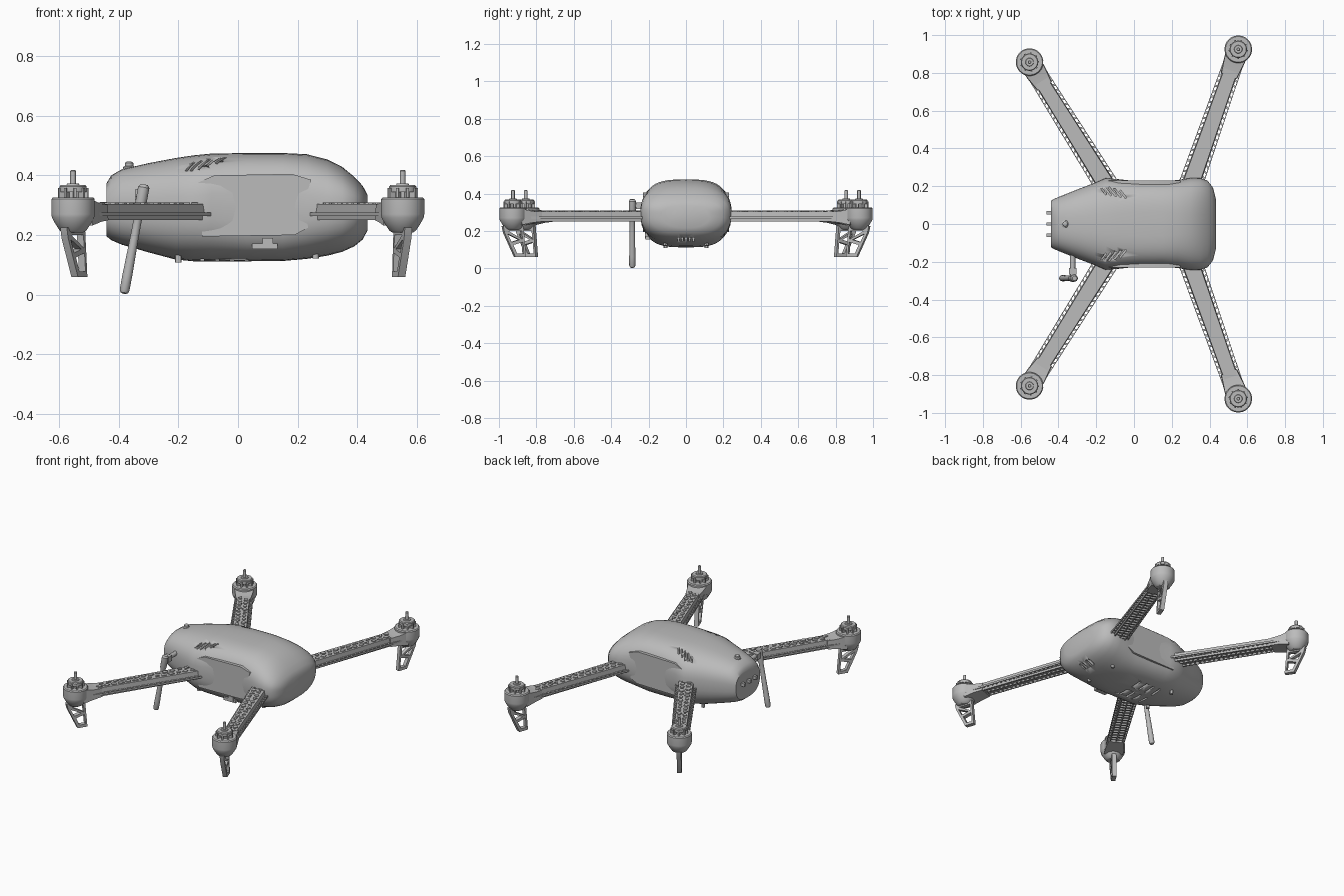
import bpy, bmesh, math, random
from mathutils import Matrix, Vector

random.seed(4)
if "Cube" in bpy.data.objects:
    bpy.data.objects.remove(bpy.data.objects["Cube"])

grey = bpy.data.materials.new("plain grey")
grey.use_nodes = True
grey.diffuse_color = (0.5, 0.5, 0.5, 1)
bsdf = next(n for n in grey.node_tree.nodes if n.type == "BSDF_PRINCIPLED")
bsdf.inputs["Base Color"].default_value = grey.diffuse_color
bsdf.inputs["Roughness"].default_value = 0.6
T = Matrix.Translation


def add(name, mesh, angle=30):
    mesh.materials.clear()
    mesh.materials.append(grey)
    mesh.polygons.foreach_set("use_smooth", [True] * len(mesh.polygons))
    mesh.set_sharp_from_angle(angle=math.radians(angle))
    ob = bpy.data.objects.new(name, mesh)
    bpy.context.scene.collection.objects.link(ob)
    return ob


def finish(name, bm, mtx=Matrix(), angle=30):
    bmesh.ops.recalc_face_normals(bm, faces=bm.faces)
    bm.transform(mtx)
    mesh = bpy.data.meshes.new(name)
    bm.to_mesh(mesh)
    bm.free()
    return add(name, mesh, angle)


def loft(name, rings, mtx=Matrix(), angle=30):
    """Skin a row of equal rings and cap both ends."""
    bm = bmesh.new()
    rows = [[bm.verts.new(p) for p in ring] for ring in rings]
    n = len(rows[0])
    for a, b in zip(rows, rows[1:]):
        for i in range(n):
            bm.faces.new((a[i], a[(i + 1) % n], b[(i + 1) % n], b[i]))
    bm.faces.new(rows[0])
    bm.faces.new(rows[-1])
    return finish(name, bm, mtx, angle)


def lathe(name, profile, mtx=Matrix(), sides=28):
    rings = [[(r * math.cos(k * math.tau / sides), r * math.sin(k * math.tau / sides), z)
              for k in range(sides)] for r, z in profile]
    return loft(name, rings, mtx)


def boxes(name, items, mtx=Matrix()):
    """Many boxes in one mesh: (centre, size, turn about z)."""
    bm = bmesh.new()
    for c, s, turn in items:
        bmesh.ops.create_cube(bm, size=1, matrix=T(c) @ Matrix.Rotation(turn, 4, "Z")
                              @ Matrix.Diagonal((*s, 1)))
    return finish(name, bm, mtx)


def plate(name, loops, z0, z1, mtx=Matrix()):
    """Flat plate from closed outlines; inner outlines become holes."""
    cu = bpy.data.curves.new(name, "CURVE")
    cu.dimensions, cu.fill_mode, cu.extrude = "2D", "BOTH", (z1 - z0) / 2
    for loop in loops:
        sp = cu.splines.new("POLY")
        sp.points.add(len(loop) - 1)
        for p, (x, y) in zip(sp.points, loop):
            p.co = (x, y, 0, 1)
        sp.use_cyclic_u = True
    tmp = bpy.data.objects.new(name + "_outline", cu)
    bpy.context.scene.collection.objects.link(tmp)
    bpy.context.view_layer.update()
    mesh = bpy.data.meshes.new_from_object(tmp.evaluated_get(bpy.context.evaluated_depsgraph_get()))
    bpy.data.objects.remove(tmp)
    mesh.transform(mtx @ T((0, 0, (z0 + z1) / 2)))
    return add(name, mesh)


# Body shell: x, half width, top, bottom, squareness
sections = [(-.44, .122, .375, .195, 2.6), (-.425, .132, .40, .183, 2.6), (-.39, .147, .42, .168, 2.6),
            (-.30, .183, .441, .142, 2.6), (-.21, .217, .458, .118, 2.6), (-.15, .243, .467, .112, 2.6),
            (-.09, .238, .473, .112, 2.8), (.03, .225, .475, .112, 3.2), (.15, .225, .475, .113, 3.2),
            (.23, .233, .471, .12, 2.8), (.30, .244, .453, .131, 2.6), (.35, .243, .428, .144, 2.6),
            (.39, .229, .395, .162, 2.6), (.418, .193, .365, .185, 2.6), (.434, .13, .335, .215, 2.4)]


def body_ring(x, w, top, bot, power, n=48):
    ring = []
    for k in range(n):
        c, s = math.cos(k * math.tau / n), math.sin(k * math.tau / n)
        y = math.copysign(abs(c) ** (2 / power), c) * w
        h = (top - .295) if s > 0 else (.295 - bot)
        ring.append((x, y, .295 + math.copysign(abs(s) ** (2 / power), s) * h))
    return ring


body = loft("body_shell", [body_ring(*s) for s in sections], angle=35)

# Vent slots: shoulders, belly and the end intake
slots = []
for side in (1, -1):
    for i in range(5):
        slots.append(((-.17 + i * .028, side * (.185 - i * .007), .45),
                      (.075 - i * .006, .009, .07), side * -.9))
    for i in range(4):
        slots.append(((-.12 + i * .05, side * .06, .11), (.012, .08, .03), 0))
for i in range(5):
    slots.append(((.39, (i - 2) * .02, .145), (.09, .01, .04), 0))
cutter = boxes("vent_cutter", slots)
cutter.hide_render = True
mod = body.modifiers.new("vents", "BOOLEAN")
mod.operation, mod.solver, mod.object = "DIFFERENCE", "EXACT", cutter
bpy.context.view_layer.update()
cut = bpy.data.meshes.new_from_object(body.evaluated_get(bpy.context.evaluated_depsgraph_get()))
body.modifiers.clear()
body.data = cut
bpy.data.objects.remove(cutter)

# Flat side panels in the waist
panel = [(-.12, .31), (-.135, .375), (-.08, .40), (.18, .405), (.245, .385),
         (.222, .31), (.235, .225), (.19, .2), (-.12, .195)]
upright = Matrix.Rotation(math.radians(90), 4, "X")
plate("front_side_panel", [panel], .20, .229, upright)
plate("back_side_panel", [panel], -.229, -.20, upright)

# Small fittings
lathe("top_button", [(.02, .40), (.02, .428), (.014, .432), (.014, .442), (.008, .446)], T((-.365, 0, 0)), 16)
boxes("end_connectors", [((-.447, y, .3), (.03, .018, .02), 0) for y in (-.06, 0, .06)])
boxes("side_switch", [((.09, -.198, .163), (.085, .035, .018), 0), ((.10, -.203, .175), (.035, .03, .03), 0)])
for x in (-.2, .26):
    for y in (-.11, .11):
        lathe("belly_screw", [(.011, .108 if x < 0 else .122), (.011, .17)], T((x, y, 0)), 12)

# Antenna with its bracket
foot, tip = Vector((-.382, -.287, .006)), Vector((-.314, -.287, .37))
aim = T(foot) @ (tip - foot).to_track_quat("Z", "Y").to_matrix().to_4x4()
lathe("antenna", [(.006, -.003), (.013, .001), (.0165, .01), (.0165, .06), (.014, .2), (.014, .27),
                  (.019, .29), (.019, .36), (.012, .37)], aim, 16)
lathe("antenna_bracket", [(.014, .0), (.014, .13)], T((-.325, -.16, .335)) @ upright, 16)
boxes("antenna_hinge", [((-.325, -.25, .335), (.04, .035, .035), 0)])


def rect(x, w0, w1, z0, z1):
    return [(x, -w0, z0), (x, w0, z0), (x, w1, z1), (x, -w1, z1)]


def build_arm(name, root, motor):
    span = Vector(motor) - Vector(root)
    L = span.length
    spin = Matrix.Rotation(math.atan2(span.y, span.x), 4, "Z")
    base = T((*root, 0)) @ spin
    hub = T((*motor, 0)) @ spin

    # Perforated flange
    def half(x):
        return .064 - .012 * x / L
    flange = [[(0, -half(0)), (L, -half(L)), (L, half(L)), (0, half(0))]]
    pitch = .03
    count = int((L - .14) / pitch)
    for i in range(count):
        x = .03 + i * pitch
        for s in (1, -1):
            h = half(x)
            flange.append([(x, s * (h - .004)), (x + .019, s * (h - .004)),
                           (x + .025, s * (h - .016)), (x + .006, s * (h - .016))])
    plate(name + "_flange", flange, .264, .276, base)

    # Raised spine with angular shards on top
    loft(name + "_spine", [rect(0, .047, .043, .27, .304), rect(L - .03, .036, .034, .27, .304)], base)
    shards = []
    for i in range(14):
        for s in (1, -1):
            x = .045 + i * .045 + (.0225 if s > 0 else 0)
            squeeze = 1 - .2 * x / L
            r, n, a = random.uniform(.015, .021), random.choice((3, 4, 5)), random.random() * 6
            shards.append([(x + r * math.cos(a + k * math.tau / n),
                            (s * .019 + r * .9 * math.sin(a + k * math.tau / n)) * squeeze)
                           for k in range(n)])
    plate(name + "_shards", shards, .30, .309, base)

    # Rails and rungs underneath
    under = [((L / 2, s * .037, .26), (L, .007, .018), 0) for s in (1, -1)]
    under.append(((L / 2, 0, .26), (L, .007, .014), 0))
    under += [((.03 + i * pitch, 0, .26), (.009, .074, .012), 0) for i in range(count + 1)]
    boxes(name + "_truss", under, base)

    # Neck, pod and motor
    loft(name + "_neck", [rect(-.15, .046, .042, .25, .302), rect(-.09, .054, .05, .244, .306),
                          rect(-.03, .058, .058, .232, .318)], hub)
    lathe(name + "_pod", [(.034, .208), (.045, .215), (.06, .238), (.071, .258), (.073, .27),
                          (.073, .32), (.068, .326)], hub)
    lathe(name + "_motor_core", [(.03, .32), (.03, .355)], hub, 20)
    vanes = [((.036 * math.cos(a), .036 * math.sin(a), .34), (.03, .009, .036), a)
             for a in [k * math.tau / 9 for k in range(9)]]
    boxes(name + "_motor_vanes", vanes, hub)
    lathe(name + "_motor_cap", [(.046, .345), (.046, .362), (.042, .367), (.022, .367), (.02, .372)], hub)
    lathe(name + "_shaft", [(.0095, .36), (.0095, .415), (.007, .418)], hub, 14)

    # Landing leg with triangular openings
    leg = [[(-.055, .225), (.06, .225), (.052, .19), (-.01, .06), (-.07, .06), (-.062, .15)],
           [(-.045, .2), (.03, .2), (-.05, .155)],
           [(.035, .185), (.012, .14), (-.032, .153)],
           [(-.052, .14), (.002, .125), (-.02, .078), (-.058, .078)]]
    plate(name + "_leg", leg, -.013, .013, hub @ upright)


for side, word in ((-1, "front"), (1, "back")):
    build_arm(word + "_right_arm", (-.13, side * .18), (-.553, side * .857))
    build_arm(word + "_left_arm", (.29, side * .18), (.552, side * .925))
